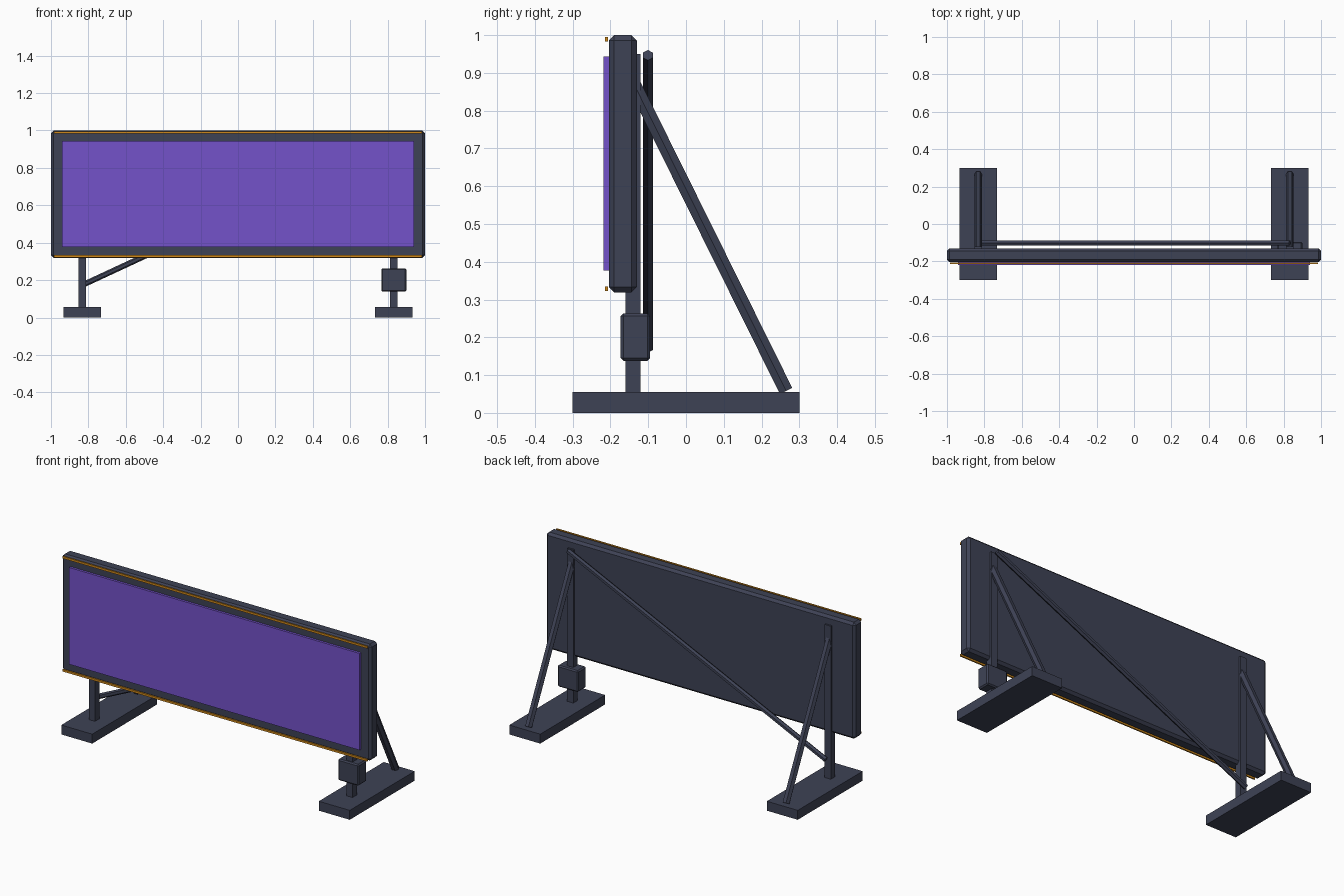
import bpy
from mathutils import Vector

cube = bpy.data.objects.get("Cube")
if cube:
    bpy.data.objects.remove(cube, do_unlink=True)


def material(name, rgb):
    mat = bpy.data.materials.new(name)
    mat.use_nodes = True
    color = (*rgb, 1)
    mat.diffuse_color = color
    mat.node_tree.nodes["Principled BSDF"].inputs["Base Color"].default_value = color
    return mat


slate = material("slate metal", (0.048, 0.055, 0.091))
purple = material("purple screen", (0.174, 0.084, 0.591))
orange = material("orange trim", (0.63, 0.25, 0.01))


def box(name, x, y, z, mat, bevel=0):
    """Box from (min, max) pairs on each axis, optionally chamfered."""
    spans = (x, y, z)
    bpy.ops.mesh.primitive_cube_add(size=1, location=[(a + b) / 2 for a, b in spans])
    ob = bpy.context.object
    ob.name = name
    ob.scale = [b - a for a, b in spans]
    bpy.ops.object.transform_apply(location=False, rotation=False, scale=True)
    ob.data.materials.append(mat)
    if bevel:
        mod = ob.modifiers.new("chamfer", "BEVEL")
        mod.width = bevel
        mod.segments = 1
    return ob


def rod(name, start, end, radius, side, mat):
    """Six-sided rod with one pair of corners facing the side direction."""
    a, b = Vector(start), Vector(end)
    axis = (b - a).normalized()
    u = (Vector(side) - axis * axis.dot(Vector(side))).normalized()
    bpy.ops.mesh.primitive_cylinder_add(vertices=6, radius=radius, depth=(b - a).length)
    ob = bpy.context.object
    ob.name = name
    # The primitive has a corner on its local y axis
    frame = (u.cross(axis), u, axis)
    center = (a + b) / 2
    for v in ob.data.vertices:
        v.co = sum((frame[i] * v.co[i] for i in range(3)), Vector())
    ob.location = center
    ob.data.materials.append(mat)
    return ob


# Display panel with its screen and trim strips
box("panel_housing", (-1, 1), (-0.204, -0.13), (0.319, 1), slate, 0.014)
box("screen", (-0.94, 0.94), (-0.218, -0.202), (0.377, 0.943), purple)
for label, z in (("top", 0.989), ("bottom", 0.328)):
    box(label + "_trim", (-0.985, 0.985), (-0.215, -0.207), (z - 0.006, z + 0.006), orange)

# Feet, posts and rear struts
for label, x in (("left", 0.833), ("right", -0.833)):
    box(label + "_foot", (x - 0.1, x + 0.1), (-0.3, 0.3), (0, 0.055), slate)
    box(label + "_post", (x - 0.02, x + 0.02), (-0.16, -0.12), (0.05, 0.95), slate)
    rod(label + "_strut", (x, -0.14, 0.875), (x, 0.265, 0.058), 0.021, (1, 0, 0), slate)

# Diagonal brace across the back
rod("cross_brace", (-0.833, -0.101, 0.173), (0.833, -0.101, 0.947), 0.015, (0, 0, 1), slate)

# Control box on the left post
box("control_box", (0.766, 0.9), (-0.173, -0.095), (0.138, 0.263), slate, 0.007)
